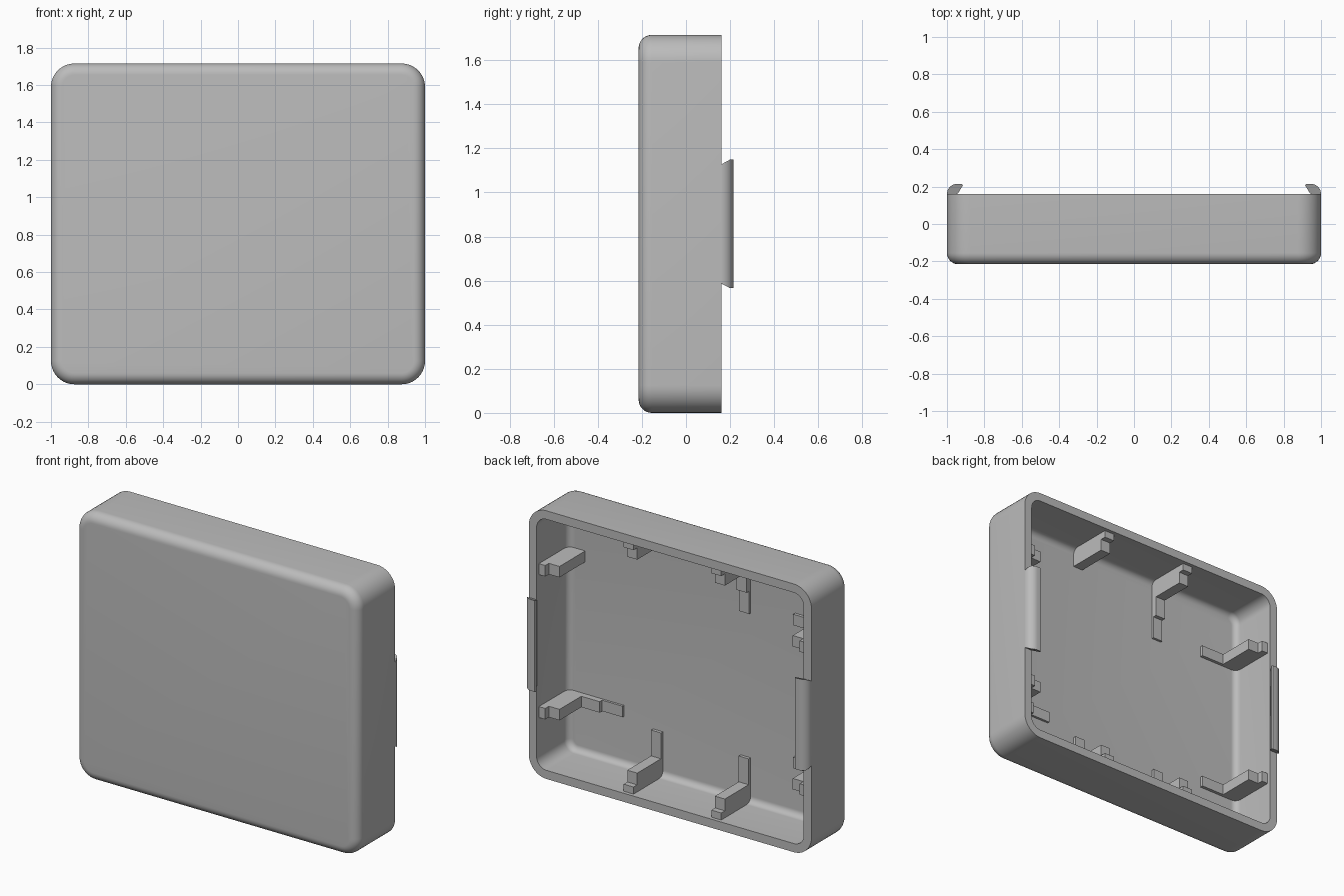
import bpy, bmesh, math
from mathutils import Vector

if "Cube" in bpy.data.objects:
    bpy.data.objects.remove(bpy.data.objects["Cube"], do_unlink=True)

HEIGHT, FRONT, RIM, WALL = 1.715, -0.215, 0.16, 0.055
FLOOR = FRONT + WALL
MID = HEIGHT / 2

grey = bpy.data.materials.new("plain grey plastic")
grey.use_nodes = True
colour = (0.5, 0.5, 0.5, 1)
grey.diffuse_color = colour
grey.node_tree.nodes["Principled BSDF"].inputs["Base Color"].default_value = colour


def finish(bm, name, smooth=False):
    bmesh.ops.recalc_face_normals(bm, faces=bm.faces)
    mesh = bpy.data.meshes.new(name)
    bm.to_mesh(mesh)
    bm.free()
    obj = bpy.data.objects.new(name, mesh)
    bpy.context.collection.objects.link(obj)
    mesh.materials.append(grey)
    if smooth:
        bpy.ops.object.select_all(action="DESELECT")
        obj.select_set(True)
        bpy.context.view_layer.objects.active = obj
        bpy.ops.object.shade_smooth_by_angle(angle=math.radians(35))
    return obj


def prism(bm, points, offset):
    face = bm.faces.new([bm.verts.new(p) for p in points])
    new = bmesh.ops.extrude_face_region(bm, geom=[face])["geom"]
    verts = [v for v in new if isinstance(v, bmesh.types.BMVert)]
    bmesh.ops.translate(bm, verts=verts, vec=offset)


def rounded_ring(bm, inset, y, steps=10):
    # Rounded rectangle in the x-z plane, shrunk by the inset
    r = 0.125 - inset
    cx, cz = 1 - 0.125, MID - 0.125
    ring = []
    for k, (sx, sz) in enumerate([(1, 1), (-1, 1), (-1, -1), (1, -1)]):
        for i in range(steps + 1):
            a = math.pi / 2 * (k + i / steps)
            ring.append(bm.verts.new((sx * cx + r * math.cos(a), y,
                                      MID + sz * cz + r * math.sin(a))))
    return ring


# Open-backed tray with rounded front edges and a rounded inner floor
def build_shell():
    def arc(inset, y, r, steps=8):
        angles = [math.pi / 2 * i / steps for i in range(steps + 1)]
        return [(inset + r * (1 - math.sin(a)), y + r * (1 - math.cos(a))) for a in angles]
    section = arc(0, FRONT, 0.06) + [(0, RIM), (WALL, RIM)]
    section += reversed(arc(WALL, FLOOR, 0.04))
    bm = bmesh.new()
    rings = [rounded_ring(bm, inset, y) for inset, y in section]
    for a, b in zip(rings, rings[1:]):
        for i in range(len(a)):
            j = (i + 1) % len(a)
            bm.faces.new((a[i], a[j], b[j], b[i]))
    bm.faces.new(rings[0])
    bm.faces.new(rings[-1])
    finish(bm, "shell", True)


# Support bracket: stepped leg on the wall, with an optional foot along the floor
def build_bracket(name, wall, inward, along, foot, width=0.07):
    low = FLOOR - 0.01
    profile = [(-0.01, low), (-0.01, 0.137), (0.045, 0.137), (0.045, 0.1), (0.12, 0.1)]
    if foot == "short":
        profile += [(0.12, -0.14), (0.285, -0.14), (0.285, low)]
    elif foot == "long":
        profile += [(0.12, -0.12), (0.25, -0.12), (0.25, -0.145), (0.395, -0.145), (0.395, low)]
    else:
        profile += [(0.12, low)]
    wall, inward, along = Vector(wall), Vector(inward), Vector(along)
    bm = bmesh.new()
    prism(bm, [wall + inward * d + Vector((0, y, 0)) - along * width / 2
               for d, y in profile], along * width)
    finish(bm, name)


# Snap hook on the rim: rounded outside, barb pointing inwards, flared ends
def build_hook(name, side):
    r = 0.055
    angles = [math.pi / 2 * i / 8 for i in range(9)]
    profile = [(0.95, RIM - 0.001), (1, RIM - 0.001)]
    profile += [(1 - r + r * math.cos(a), RIM + r * math.sin(a)) for a in angles]
    profile += [(0.92, 0.215), (0.915, 0.207), (0.94, RIM + 0.005)]
    bm = bmesh.new()
    half = 0.27
    prism(bm, [(side * x, y, MID - half) for x, y in profile], Vector((0, 0, 2 * half)))
    for v in bm.verts:
        flare = 0.022 * min(1, max(0, (v.co.y - RIM) / 0.04))
        v.co.z += math.copysign(flare, v.co.z - MID)
    finish(bm, name, True)


build_shell()
for side, label in ((1, "left"), (-1, "right")):
    build_hook(label + "_hook", side)
    inner = side * (1 - WALL)
    for level, z in (("upper", MID + 0.457), ("lower", MID - 0.457)):
        foot = "short" if side < 0 else ("long" if level == "lower" else None)
        build_bracket(f"{label}_{level}_bracket", (inner, 0, z), (-side, 0, 0), (0, 0, 1), foot)
    x = side * 0.31
    build_bracket(f"bottom_{label}_bracket", (x, 0, WALL), (0, 0, 1), (1, 0, 0), "short")
    build_bracket(f"top_{label}_bracket", (x, 0, HEIGHT - WALL), (0, 0, -1), (1, 0, 0),
                  "long" if side < 0 else None)
